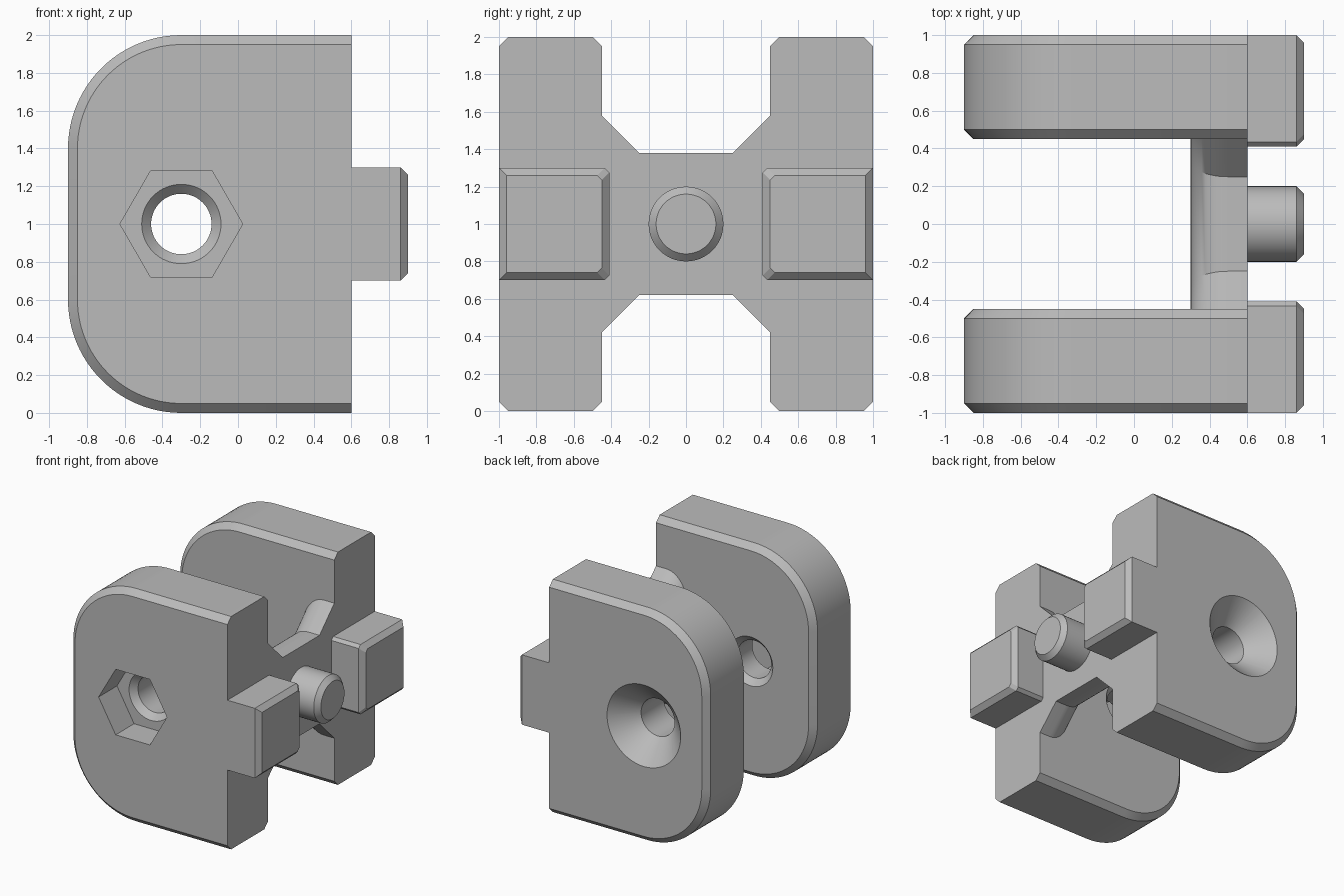
import bpy, bmesh, math

if "Cube" in bpy.data.objects:
    bpy.data.objects.remove(bpy.data.objects["Cube"])

grey = bpy.data.materials.new("light grey")
grey.diffuse_color = (0.5, 0.5, 0.5, 1)
grey.use_nodes = True
grey.node_tree.nodes["Principled BSDF"].inputs["Base Color"].default_value = grey.diffuse_color


def loft(name, loops, start_cap=True):
    """Skin a row of equal-length point loops and cap the ends."""
    bm = bmesh.new()
    rings = [[bm.verts.new(p) for p in loop] for loop in loops]
    n = len(rings[0])
    for a, b in zip(rings, rings[1:]):
        for i in range(n):
            j = (i + 1) % n
            bm.faces.new((a[i], a[j], b[j], b[i]))
    if start_cap:
        bm.faces.new(rings[0][::-1])
    bm.faces.new(rings[-1])
    bmesh.ops.recalc_face_normals(bm, faces=bm.faces)
    # an outward check keeps open-ended parts facing the right way
    if bm.calc_volume(signed=True) < 0:
        bmesh.ops.reverse_faces(bm, faces=bm.faces)
    mesh = bpy.data.meshes.new(name)
    bm.to_mesh(mesh)
    bm.free()
    mesh.materials.append(grey)
    ob = bpy.data.objects.new(name, mesh)
    bpy.context.collection.objects.link(ob)
    return ob


def activate(ob):
    bpy.ops.object.select_all(action='DESELECT')
    ob.select_set(True)
    bpy.context.view_layer.objects.active = ob


def smooth(ob):
    activate(ob)
    bpy.ops.object.shade_smooth_by_angle(angle=math.radians(30))


def cut(ob, cutter):
    activate(ob)
    mod = ob.modifiers.new("cut", 'BOOLEAN')
    mod.operation = 'DIFFERENCE'
    mod.solver = 'EXACT'
    mod.object = cutter
    bpy.ops.object.modifier_apply(modifier=mod.name)
    bpy.data.objects.remove(cutter)


def circle(y, r, n=64):
    """Ring around the bolt axis."""
    return [(-0.3 + r * math.cos(2 * math.pi * i / n), y,
             1 + r * math.sin(2 * math.pi * i / n)) for i in range(n)]


def plate_loop(y, inset):
    """Plate outline: square at the joint side, round at the other."""
    r, steps = 0.6 - inset, 24
    pts = [(0.6, y, inset), (0.6, y, 2 - inset)]
    for zc, start in ((1.4, 90), (0.6, 180)):
        for i in range(steps + 1):
            t = math.radians(start + 90 * i / steps)
            pts.append((-0.3 + r * math.cos(t), y, zc + r * math.sin(t)))
    return pts


def plate(name, y0, y1):
    c = 0.05
    return loft(name, [plate_loop(y0, c), plate_loop(y0 + c, 0),
                       plate_loop(y1 - c, 0), plate_loop(y1, c)])


# front plate with hexagonal nut pocket and chamfered bolt hole
front = plate("front_plate", -1, -0.45)
cut(front, loft("nut_cutter", [circle(-1.1, 0.325, 6), circle(-0.75, 0.325, 6)]))
cut(front, loft("hole_cutter", [circle(y, r) for y, r in (
    (-0.80, 0.26), (-0.70, 0.16), (-0.50, 0.16), (-0.40, 0.26))]))
smooth(front)

# back plate with countersunk bolt hole
back = plate("back_plate", 0.45, 1)
cut(back, loft("countersink_cutter", [circle(y, r) for y, r in (
    (0.40, 0.26), (0.50, 0.16), (0.81, 0.16), (1.05, 0.40))]))
smooth(back)


# flared bridge between the plates, rounded along its inner edges
def bridge_loop(x, d):
    k = d * math.tan(math.pi / 8)
    upper = [(-0.45, 0.58 - d * math.sqrt(2)), (-0.25 - k, 0.38 - d),
             (0.25 + k, 0.38 - d), (0.45, 0.58 - d * math.sqrt(2))]
    return ([(x, y, 1 + z) for y, z in upper] +
            [(x, y, 1 - z) for y, z in reversed(upper)])


R = 0.2
loops = [bridge_loop(0.6, 0)]
for i in range(13):
    t = math.pi / 2 * i / 12
    loops.append(bridge_loop(0.3 + R * (1 - math.sin(t)), R * (1 - math.cos(t))))
smooth(loft("bridge", loops))


# square tabs on the joint side, chamfered at the tip
def tab_loop(x, d, side):
    y0, y1, h, c = 0.41 + d, 1 - d, 0.3 - d, 0.025
    prof = [(y1, -h), (y1, h), (y0 + c, h), (y0, h - c), (y0, c - h), (y0 + c, -h)]
    return [(x, side * y, 1 + z) for y, z in prof]


for side, name in ((-1, "front_tab"), (1, "back_tab")):
    loft(name, [tab_loop(0.6, 0, side), tab_loop(0.86, 0, side),
                tab_loop(0.9, 0.04, side)], start_cap=False)


# round centre pin
def pin_loop(x, r, n=48):
    return [(x, r * math.cos(2 * math.pi * i / n), 1 + r * math.sin(2 * math.pi * i / n))
            for i in range(n)]


smooth(loft("centre_pin", [pin_loop(0.6, 0.2), pin_loop(0.86, 0.2),
                           pin_loop(0.9, 0.16)], start_cap=False))
